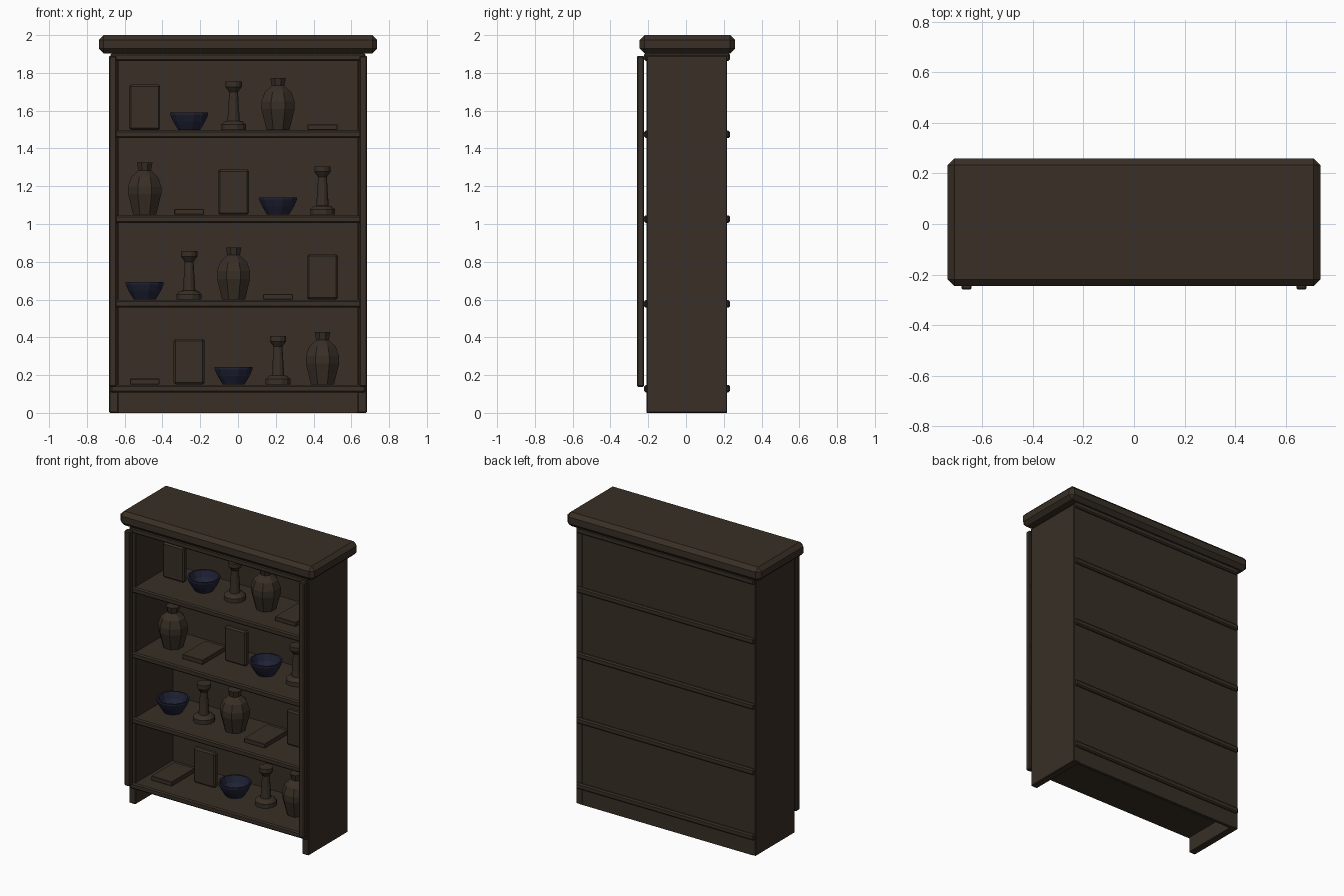
import bpy, bmesh, math

if "Cube" in bpy.data.objects:
    bpy.data.objects.remove(bpy.data.objects["Cube"])


def material(name, rgb):
    m = bpy.data.materials.new(name)
    m.diffuse_color = (*rgb, 1)
    m.use_nodes = True
    m.node_tree.nodes["Principled BSDF"].inputs["Base Color"].default_value = m.diffuse_color
    return m


WOOD = material("dark_brown", (0.040, 0.028, 0.019))
NAVY = material("navy_blue", (0.014, 0.016, 0.036))


def finish(name, bm, mat):
    bmesh.ops.recalc_face_normals(bm, faces=bm.faces[:])
    me = bpy.data.meshes.new(name)
    bm.to_mesh(me)
    bm.free()
    me.materials.append(mat)
    ob = bpy.data.objects.new(name, me)
    bpy.context.collection.objects.link(ob)
    return ob


def box(name, x, y, z, bevel=0.0, mat=WOOD):
    """Box from (min, max) ranges, with a one-segment chamfer."""
    bm = bmesh.new()
    bmesh.ops.create_cube(bm, size=1)
    for v in bm.verts:
        for i, (a, b) in enumerate((x, y, z)):
            v.co[i] = a if v.co[i] < 0 else b
    if bevel:
        bmesh.ops.bevel(bm, geom=bm.edges[:], offset=bevel, segments=1,
                        affect='EDGES', profile=0.5)
    return finish(name, bm, mat)


def lathe(name, profile, sides, x, z, mat=WOOD):
    """Closed turned shape from (radius, height) points."""
    bm = bmesh.new()
    rings = []
    for r, h in profile:
        rings.append([bm.verts.new((x + r * math.cos(2 * math.pi * (i + 0.5) / sides),
                                    r * math.sin(2 * math.pi * (i + 0.5) / sides),
                                    z + h)) for i in range(sides)])
    for a, b in zip(rings, rings[1:]):
        for i in range(sides):
            j = (i + 1) % sides
            bm.faces.new((a[i], a[j], b[j], b[i]))
    bm.faces.new(rings[0])
    bm.faces.new(rings[-1])
    return finish(name, bm, mat)


# Ornaments
def frame(x, z):
    box("picture_frame", (x - .082, x + .082), (0, .04), (z, z + .24), .01)


def book(x, z):
    box("book", (x - .079, x + .079), (-.125, .125), (z, z + .03), .003)


def bowl(x, z):
    lathe("bowl", [(.06, 0), (.088, .045), (.104, .08), (.104, .092),
                   (.093, .092), (.075, .05), (.045, .022)], 12, x, z, NAVY)


def candlestick(x, z):
    lathe("candlestick", [(.069, 0), (.069, .028), (.05, .045), (.034, .048),
                          (.024, .2), (.045, .228), (.045, .256)], 12, x, z)


def vase(x, z):
    lathe("vase", [(.066, 0), (.095, .11), (.095, .15), (.076, .2),
                   (.036, .235), (.045, .276)], 8, x, z)


# Cabinet carcass
box("cornice", (-.737, .737), (-.246, .26), (1.903, 2.0), .026)
box("back_panel", (-.66, .66), (.196, .217), (0, 1.89))
for s, side in ((-1, "left"), (1, "right")):
    box(side + "_side_panel", sorted((s * .633, s * .682)), (-.209, .218), (0, 1.89), .004)
    box(side + "_front_trim", sorted((s * .642, s * .683)), (-.26, -.222), (.138, 1.89), .006)

# Shelves, bottom to top, with the top board under the cornice
levels = [.108, .557, 1.006, 1.455]
for z in levels + [1.864]:
    box("shelf", (-.676, .676), (-.222, .233), (z, z + .04), .008)

# Rows of ornaments
rows = [(book, frame, bowl, candlestick, vase),
        (bowl, candlestick, vase, book, frame),
        (vase, book, frame, bowl, candlestick),
        (frame, bowl, candlestick, vase, book)]
for z, row in zip(levels, rows):
    for i, make in enumerate(row):
        make(-.494 + .2353 * i, z + .043)
